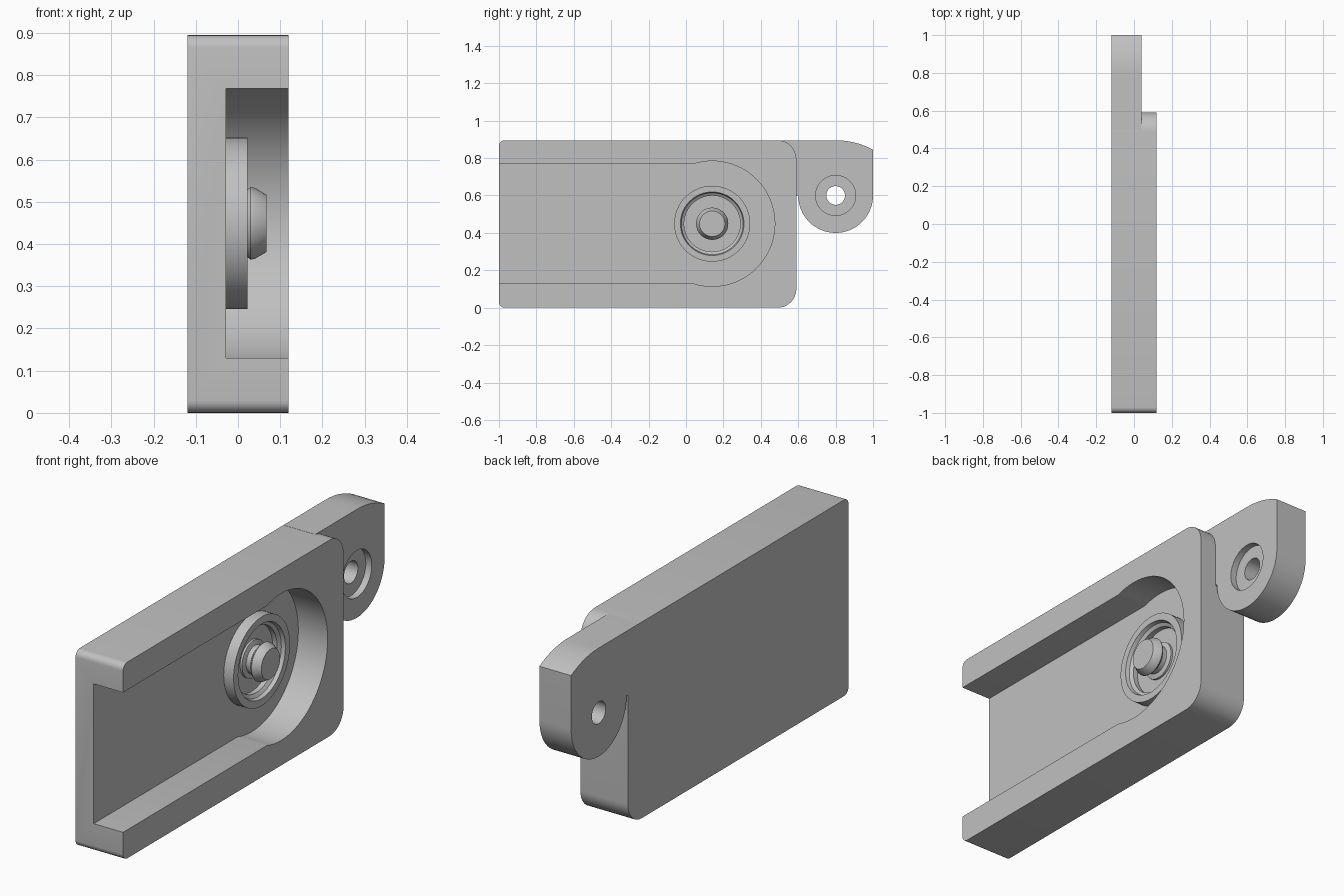
import bpy, bmesh
from math import sin, cos, radians, tau

old = bpy.data.objects.get("Cube")
if old:
    bpy.data.objects.remove(old, do_unlink=True)

grey = bpy.data.materials.new("plain grey")
grey.use_nodes = True
colour = (0.53, 0.53, 0.53, 1)
grey.diffuse_color = colour
grey.node_tree.nodes["Principled BSDF"].inputs["Base Color"].default_value = colour


def finish(bm, name):
    bmesh.ops.recalc_face_normals(bm, faces=bm.faces)
    mesh = bpy.data.meshes.new(name)
    bm.to_mesh(mesh)
    bm.free()
    mesh.materials.append(grey)
    obj = bpy.data.objects.new(name, mesh)
    bpy.context.collection.objects.link(obj)
    return obj


def arc(cy, cz, r, start, end, steps=12):
    angles = [radians(start + (end - start) * i / steps) for i in range(steps + 1)]
    return [(cy + r * cos(a), cz + r * sin(a)) for a in angles]


def extrude(name, outline, x0, x1):
    """Extrude a (y, z) outline along x."""
    bm = bmesh.new()
    face = bm.faces.new([bm.verts.new((x0, y, z)) for y, z in outline])
    result = bmesh.ops.extrude_face_region(bm, geom=[face])
    verts = [g for g in result["geom"] if isinstance(g, bmesh.types.BMVert)]
    bmesh.ops.translate(bm, verts=verts, vec=(x1 - x0, 0, 0))
    return finish(bm, name)


def disc(name, cy, cz, r, x0, x1):
    return extrude(name, arc(cy, cz, r, 0, 360, 64)[:-1], x0, x1)


def lathe(name, profile, cy, cz, closed=False, steps=64):
    """Spin a (radius, x) profile about the x axis through (cy, cz)."""
    bm = bmesh.new()
    rings = [[bm.verts.new((x, cy + r * cos(tau * i / steps), cz + r * sin(tau * i / steps)))
              for i in range(steps)] for r, x in profile]
    pairs = list(zip(rings, rings[1:]))
    if closed:
        pairs.append((rings[-1], rings[0]))
    else:
        bm.faces.new(rings[0])
        bm.faces.new(rings[-1])
    for a, b in pairs:
        for i in range(steps):
            j = (i + 1) % steps
            bm.faces.new((a[i], a[j], b[j], b[i]))
    return finish(bm, name)


def activate(obj):
    bpy.ops.object.select_all(action="DESELECT")
    obj.select_set(True)
    bpy.context.view_layer.objects.active = obj


def combine(obj, other, operation):
    activate(obj)
    mod = obj.modifiers.new("boolean", "BOOLEAN")
    mod.operation, mod.object, mod.solver = operation, other, "EXACT"
    bpy.ops.object.modifier_apply(modifier=mod.name)
    bpy.data.objects.remove(other, do_unlink=True)


back, front, floor = -0.12, 0.12, -0.028
top, end = 0.895, 0.59
hub_y, hub_z = 0.14, 0.449
hole_y, hole_z = 0.8, 0.6

# Housing block with rounded corners
r, s = 0.1, 0.03
housing = extrude("housing",
                  arc(end - r, r, r, -90, 0) + arc(end - r, top - r, r, 0, 90)
                  + arc(s - 1, top - s, s, 90, 180, 6) + arc(s - 1, s, s, 180, 270, 6),
                  back, front)

# Open channel ending in a round pocket
channel = extrude("channel_cutter",
                  [(-1.1, 0.13)] + arc(hub_y, hub_z, 0.335, -107.8, 107.8, 48) + [(-1.1, 0.768)],
                  floor, 0.3)
combine(housing, channel, "DIFFERENCE")

# Mounting lug with rounded foot, sloped top and counterbored hole
lug = extrude("mounting_lug",
              [(0.5, top), (0.5, hole_z)] + arc(hole_y, hole_z, 0.2, 180, 360, 32)
              + arc(hole_y, top - 0.425, 0.425, 61.93, 90, 10),
              back, 0.04)
combine(housing, lug, "UNION")
combine(housing, disc("hole_cutter", hole_y, hole_z, 0.05, -0.3, 0.3), "DIFFERENCE")
combine(housing, disc("counterbore_cutter", hole_y, hole_z, 0.107, 0.01, 0.3), "DIFFERENCE")

# Raised ring around the pin
ring = lathe("hub_ring",
             [(0.203, floor - 0.01), (0.203, 0.022), (0.17, 0.022), (0.165, 0.005),
              (0.15, -0.005), (0.15, floor - 0.01)],
             hub_y, hub_z, closed=True)

# Pin with collar, narrow neck and bevelled head
pin = lathe("hub_pin",
            [(0.085, floor - 0.01), (0.085, -0.018), (0.064, -0.012), (0.064, 0.01),
             (0.08, 0.022), (0.086, 0.03), (0.084, 0.04), (0.068, 0.067)],
            hub_y, hub_z)

for obj in (housing, ring, pin):
    activate(obj)
    bpy.ops.object.shade_smooth_by_angle(angle=radians(25))
